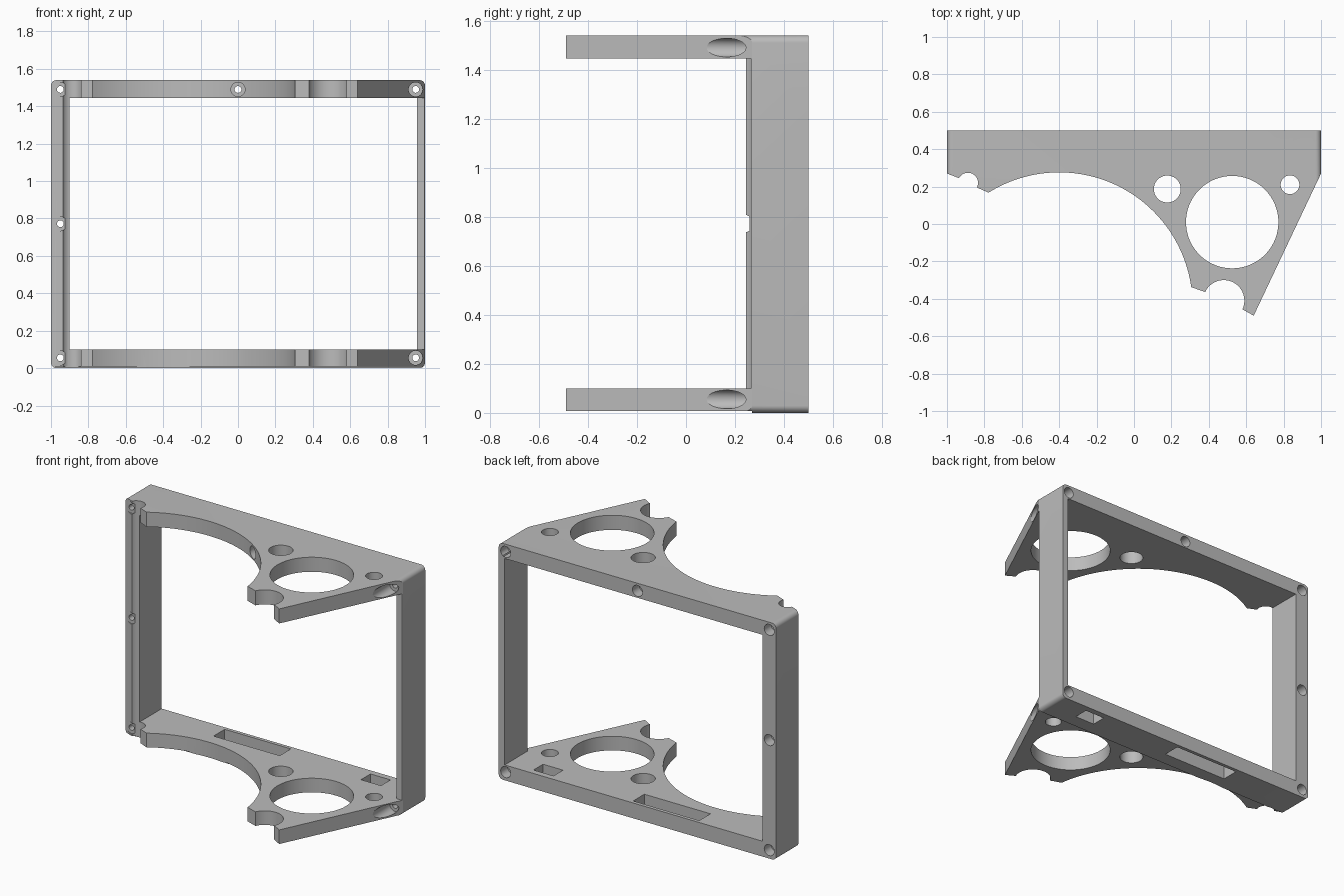
import bpy, bmesh
from math import sin, cos, radians, pi, tau

cube = bpy.data.objects.get("Cube")
if cube:
    bpy.data.objects.remove(cube, do_unlink=True)

HEIGHT = 1.54
FLOOR, CEILING = 0.10, 1.445      # inner faces of the two plates

grey = bpy.data.materials.new("plain grey")
grey.use_nodes = True
grey.diffuse_color = (0.5, 0.5, 0.5, 1)
grey.node_tree.nodes["Principled BSDF"].inputs["Base Color"].default_value = (0.5, 0.5, 0.5, 1)


def arc(cx, cy, r, start, end, n):
    angles = [radians(start + (end - start) * i / n) for i in range(n + 1)]
    return [(cx + r * cos(a), cy + r * sin(a)) for a in angles]


def prism(name, outline, low, high, axis="z"):
    """Extrude a closed outline along z, or an x-z outline along y."""
    bm = bmesh.new()

    def place(u, v, w):
        return (u, v, w) if axis == "z" else (u, w, v)
    base = bm.faces.new([bm.verts.new(place(u, v, low)) for u, v in outline])
    moved = bmesh.ops.extrude_face_region(bm, geom=[base])["geom"]
    for v in moved:
        if isinstance(v, bmesh.types.BMVert):
            v.co["xyz".index(axis)] = high
    return finish(name, bm)


def finish(name, bm):
    bmesh.ops.recalc_face_normals(bm, faces=bm.faces)
    mesh = bpy.data.meshes.new(name)
    bm.to_mesh(mesh)
    bm.free()
    mesh.materials.append(grey)
    obj = bpy.data.objects.new(name, mesh)
    bpy.context.collection.objects.link(obj)
    return obj


def box(name, x0, x1, y0, y1, z0, z1):
    return prism(name, [(x0, y0), (x1, y0), (x1, y1), (x0, y1)], z0, z1)


def screw_bore(x, z, n=32):
    """Stepped round cutter along y: wide at both ends, narrow between."""
    steps = [(-0.1, 0.038), (0.26, 0.038), (0.26, 0.018),
             (0.43, 0.018), (0.43, 0.036), (0.6, 0.036)]
    bm = bmesh.new()
    rings = [[bm.verts.new((x + r * cos(tau * i / n), y, z + r * sin(tau * i / n)))
              for i in range(n)] for y, r in steps]
    for a, b in zip(rings, rings[1:]):
        for i in range(n):
            j = (i + 1) % n
            bm.faces.new((a[i], a[j], b[j], b[i]))
    bm.faces.new(rings[0])
    bm.faces.new(rings[-1])
    return finish("screw_bore", bm)


def combine(target, tool, operation="DIFFERENCE"):
    tool.hide_render = True
    mod = target.modifiers.new("cut", "BOOLEAN")
    mod.operation = operation
    mod.solver = "EXACT"
    mod.object = tool
    bpy.context.view_layer.objects.active = target
    bpy.ops.object.modifier_apply(modifier=mod.name)
    bpy.data.objects.remove(tool, do_unlink=True)


# Plan outline: straight back, big front arc, two clip notches, slanted side
outline = [(-1, 0.5), (-1, 0.27)]
outline += arc(-0.888, 0.22, 0.054, 152, -20, 20)
outline += [(-0.84, 0.195)]
outline += arc(-0.4, -0.437, 0.713, 122, 8, 64)
outline += arc(0.48, -0.41, 0.11, 155, -25, 28)
outline += [(0.64, -0.49), (1, 0.27), (1, 0.5)]
frame = prism("bracket_frame", outline, 0, HEIGHT)

# Rounded outer corners
r = 0.03
corners = [(1 - r, HEIGHT - r, 0), (r - 1, HEIGHT - r, 90), (r - 1, r, 180), (1 - r, r, 270)]
envelope = [p for x, z, a in corners for p in arc(x, z, r, a, a + 90, 8)]
combine(frame, prism("envelope", envelope, -0.8, 0.8, "y"), "INTERSECT")

# Window between the plates, leaving a thick and a thin side wall
combine(frame, box("window", -0.9, 0.957, -0.8, 0.8, FLOOR, CEILING))
combine(frame, box("wall_front_trim", 0.9, 1.2, -0.8, 0.265, FLOOR, CEILING))

# Front part of the lower plate sits slightly higher
combine(frame, box("underside_step", -1.2, 1.2, -0.8, 0.27, -0.1, 0.008))

# Round holes through both plates
for x, y, radius, n in [(0.525, 0.01, 0.247, 96), (0.178, 0.187, 0.072, 40),
                        (0.834, 0.21, 0.05, 40)]:
    combine(frame, prism("round_hole", arc(x, y, radius, 0, 360, n)[:-1], -0.2, 1.8))

# Slot and square opening in the lower plate
combine(frame, box("slot", -0.43, 0.047, 0.362, 0.477, -0.1, 0.2))
combine(frame, box("square_opening", 0.633, 0.777, 0.362, 0.46, -0.1, 0.2))

# Screw bores at the corners, the top centre and the thick wall
for x, z in [(-0.95, 0.055), (0.95, 0.055), (-0.95, 1.49), (0.95, 1.49),
             (0, 1.49), (-0.95, 0.772)]:
    combine(frame, screw_bore(x, z))

bpy.ops.object.select_all(action="DESELECT")
frame.select_set(True)
bpy.context.view_layer.objects.active = frame
bpy.ops.object.shade_smooth_by_angle(angle=radians(25))
